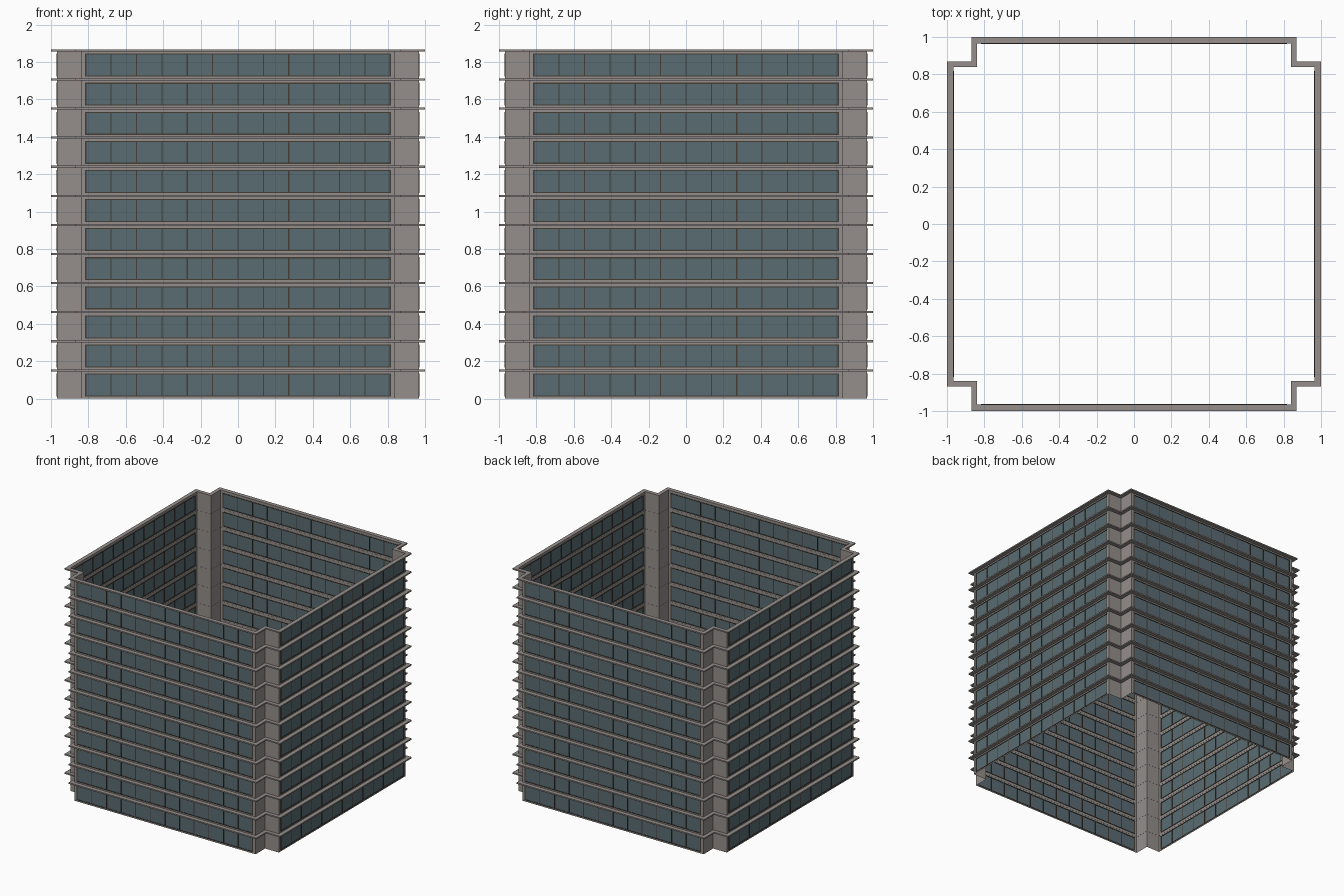
import bpy, bmesh
from mathutils import Matrix, Vector
from math import pi

if "Cube" in bpy.data.objects:
    bpy.data.objects.remove(bpy.data.objects["Cube"])

STOREYS, PITCH = 12, 0.1555
WALL, NOTCH = 0.967, 0.84          # wall plane and recessed corner
WIN, LOW, HIGH = 0.817, 0.011, 0.134  # half window width, sill and head heights
PANES, BAR, SLAB = 12, 0.006, 0.011


def material(name, rgb):
    m = bpy.data.materials.new(name)
    m.diffuse_color = (*rgb, 1)
    m.use_nodes = True
    m.node_tree.nodes["Principled BSDF"].inputs["Base Color"].default_value = m.diffuse_color
    return m


stone = material("warm grey stone", (0.300, 0.275, 0.262))
glass = material("blue grey glass", (0.100, 0.150, 0.170))
bronze = material("dark bronze", (0.060, 0.047, 0.034))


def finish(bm, name, mat):
    me = bpy.data.meshes.new(name)
    bm.to_mesh(me)
    bm.free()
    me.materials.append(mat)
    ob = bpy.data.objects.new(name, me)
    bpy.context.collection.objects.link(ob)
    return ob


def four_sides(bm):
    # repeat the front side around the z axis
    src = bm.verts[:] + bm.edges[:] + bm.faces[:]
    for k in (1, 2, 3):
        new = bmesh.ops.duplicate(bm, geom=src)["geom"]
        vs = [g for g in new if isinstance(g, bmesh.types.BMVert)]
        bmesh.ops.rotate(bm, verts=vs, matrix=Matrix.Rotation(k * pi / 2, 3, 'Z'))


def panel(bm, a, b, z0, z1):
    # upright rectangle between two plan points
    bm.faces.new([bm.verts.new((*p, z)) for p, z in ((a, z0), (b, z0), (b, z1), (a, z1))])


def box(bm, centre, size):
    mat = Matrix.Translation(Vector(centre)) @ Matrix.Diagonal((*size, 1))
    bmesh.ops.create_cube(bm, size=1, matrix=mat)


walls, panes, frames = bmesh.new(), bmesh.new(), bmesh.new()
for s in range(STOREYS):
    z = s * PITCH
    lo, hi, top = z + LOW, z + HIGH, z + PITCH

    # wall strips around each window band
    def strip(x0, x1, z0, z1, bm=walls):
        panel(bm, (x0, -WALL), (x1, -WALL), z0, z1)
    strip(-NOTCH, NOTCH, z, lo)
    strip(-NOTCH, NOTCH, hi, top)
    strip(-NOTCH, -WIN, lo, hi)
    strip(WIN, NOTCH, lo, hi)
    # notched corner
    panel(walls, (NOTCH, -WALL), (NOTCH, -NOTCH), z, top)
    panel(walls, (NOTCH, -NOTCH), (WALL, -NOTCH), z, top)
    # glass band
    strip(-WIN, WIN, lo, hi, panes)
    # frame rails and mullions
    for h in (lo + BAR / 2, hi - BAR / 2):
        box(frames, (0, -WALL, h), (2 * WIN, 0.007, BAR))
    for i in range(PANES + 1):
        x = -WIN + BAR / 2 + i * (2 * WIN - BAR) / PANES
        box(frames, (x, -WALL, (lo + hi) / 2), (BAR, 0.006, hi - lo - 2 * BAR))

for bm, name, mat in ((walls, "walls", stone), (panes, "window_glass", glass),
                      (frames, "window_frames", bronze)):
    four_sides(bm)
    finish(bm, name, mat)

# projecting ledge at the top of every storey
OUT = [(0.87, -1), (0.87, -0.87), (1, -0.87)]
INN = [(0.839, -0.966), (0.839, -0.839), (0.966, -0.839)]


def ring(bm, pts, z):
    return [bm.verts.new(Matrix.Rotation(k * pi / 2, 3, 'Z') @ Vector((*p, z)))
            for k in range(4) for p in pts]


ledges = bmesh.new()
for s in range(1, STOREYS + 1):
    t = s * PITCH + 0.001
    loops = [ring(ledges, OUT, t - SLAB), ring(ledges, OUT, t),
             ring(ledges, INN, t), ring(ledges, INN, t - SLAB)]
    for j in range(4):
        a, b = loops[j], loops[(j + 1) % 4]
        for i in range(12):
            n = (i + 1) % 12
            ledges.faces.new((a[i], a[n], b[n], b[i]))
bmesh.ops.recalc_face_normals(ledges, faces=ledges.faces)
finish(ledges, "floor_ledges", stone)
